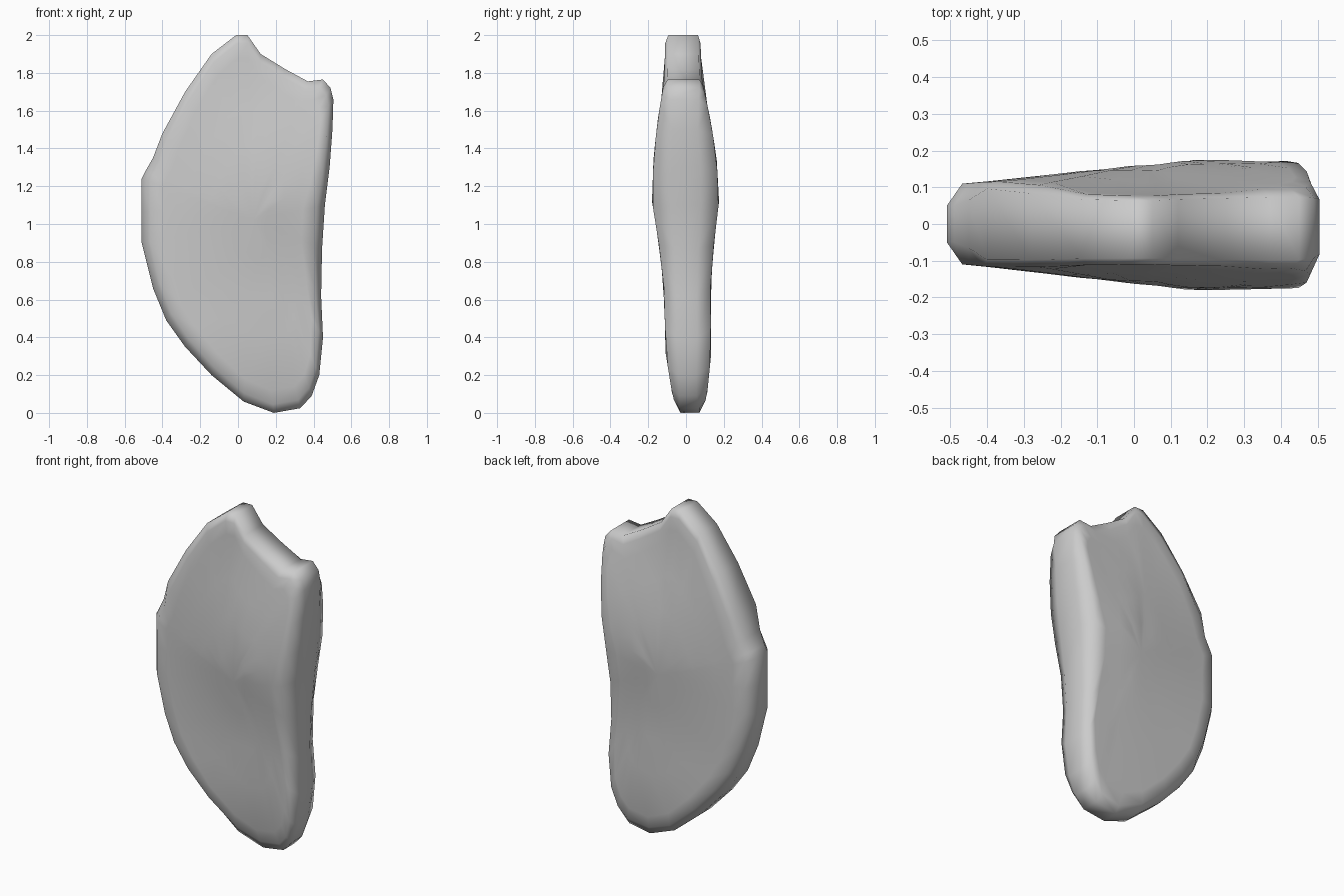
import bpy, bmesh
from mathutils import Vector

if "Cube" in bpy.data.objects:
    bpy.data.objects.remove(bpy.data.objects["Cube"])

# Silhouette in the x-z plane, counter-clockwise from the bottom tip
OUTLINE = [(0.19, 0.0), (0.33, 0.025), (0.39, 0.09), (0.43, 0.2), (0.45, 0.4),
           (0.44, 0.62), (0.445, 0.87), (0.46, 1.1), (0.485, 1.3), (0.5, 1.5),
           (0.505, 1.66), (0.49, 1.72), (0.45, 1.765), (0.37, 1.755),
           (0.25, 1.82), (0.12, 1.9), (0.05, 2.0), (-0.01, 2.0), (-0.14, 1.9),
           (-0.28, 1.7), (-0.4, 1.48), (-0.45, 1.35), (-0.49, 1.28),
           (-0.51, 1.24), (-0.51, 1.07), (-0.51, 0.9), (-0.45, 0.66),
           (-0.38, 0.49), (-0.28, 0.35), (-0.14, 0.2), (0.03, 0.06)]

# Height, front depth, back depth
DEPTH = [(0, .03, .07), (.08, .07, .11), (.33, .11, .135), (.6, .11, .125),
         (.87, .14, .145), (1.12, .18, .175), (1.35, .172, .162),
         (1.55, .15, .13), (1.76, .115, .085), (2.0, .11, .075)]

CENTRE = Vector((0.08, 1.02))


def depth(x, z, side):
    z = min(max(z, 0), 2)
    for a, b in zip(DEPTH, DEPTH[1:]):
        if a[0] <= z <= b[0]:
            t = (z - a[0]) / (b[0] - a[0])
            d = a[side] + t * (b[side] - a[side])
            break
    # the mid-height bulge fades towards the left edge
    w = min(max((x + 0.46) / 0.6, 0), 1)
    return d if d < 0.11 else 0.11 + (d - 0.11) * w


def rim_fraction(x, z):
    if x < 0.42 and z > 1.28:
        return 0.45 + 0.4 * min((z - 1.28) / 0.2, 1)
    if z > 1.6:
        return 0.5 + 0.35 * min((z - 1.6) / 0.16, 1)
    return max(0.45, 1 - z * 5.5)


bm = bmesh.new()
n = len(OUTLINE)


def ring(side, kind, amount):
    verts = []
    for x, z in OUTLINE:
        p = Vector((x, z))
        to = CENTRE - p
        if kind == "inset":
            q = p + to.normalized() * amount
        else:
            q = p + to * amount
        f = rim_fraction(x, z) if amount == 0 else 1
        if amount == 0.045:
            f = max(0.9, f)
        y = depth(q.x, q.y, side) * f
        verts.append(bm.verts.new((q.x, -y if side == 1 else y, q.y)))
    return verts


def bridge(a, b):
    for i in range(n):
        j = (i + 1) % n
        bm.faces.new((a[i], a[j], b[j], b[i]))


# Front and back faces as concentric rings joined at the rim
rims = []
for side in (1, 2):
    rings = [ring(side, "inset", d) for d in (0, 0.045, 0.12)]
    rings += [ring(side, "scale", s) for s in (0.38, 0.6, 0.8)]
    for a, b in zip(rings, rings[1:]):
        bridge(a, b)
    y = depth(CENTRE.x, CENTRE.y, side)
    mid = bm.verts.new((CENTRE.x, -y if side == 1 else y, CENTRE.y))
    for i in range(n):
        bm.faces.new((rings[-1][i], rings[-1][(i + 1) % n], mid))
    rims.append(rings[0])
bridge(*rims)
bmesh.ops.recalc_face_normals(bm, faces=bm.faces[:])

mesh = bpy.data.meshes.new("curved_slab")
bm.to_mesh(mesh)
bm.free()
slab = bpy.data.objects.new("curved_slab", mesh)
bpy.context.collection.objects.link(slab)
for poly in mesh.polygons:
    poly.use_smooth = True
